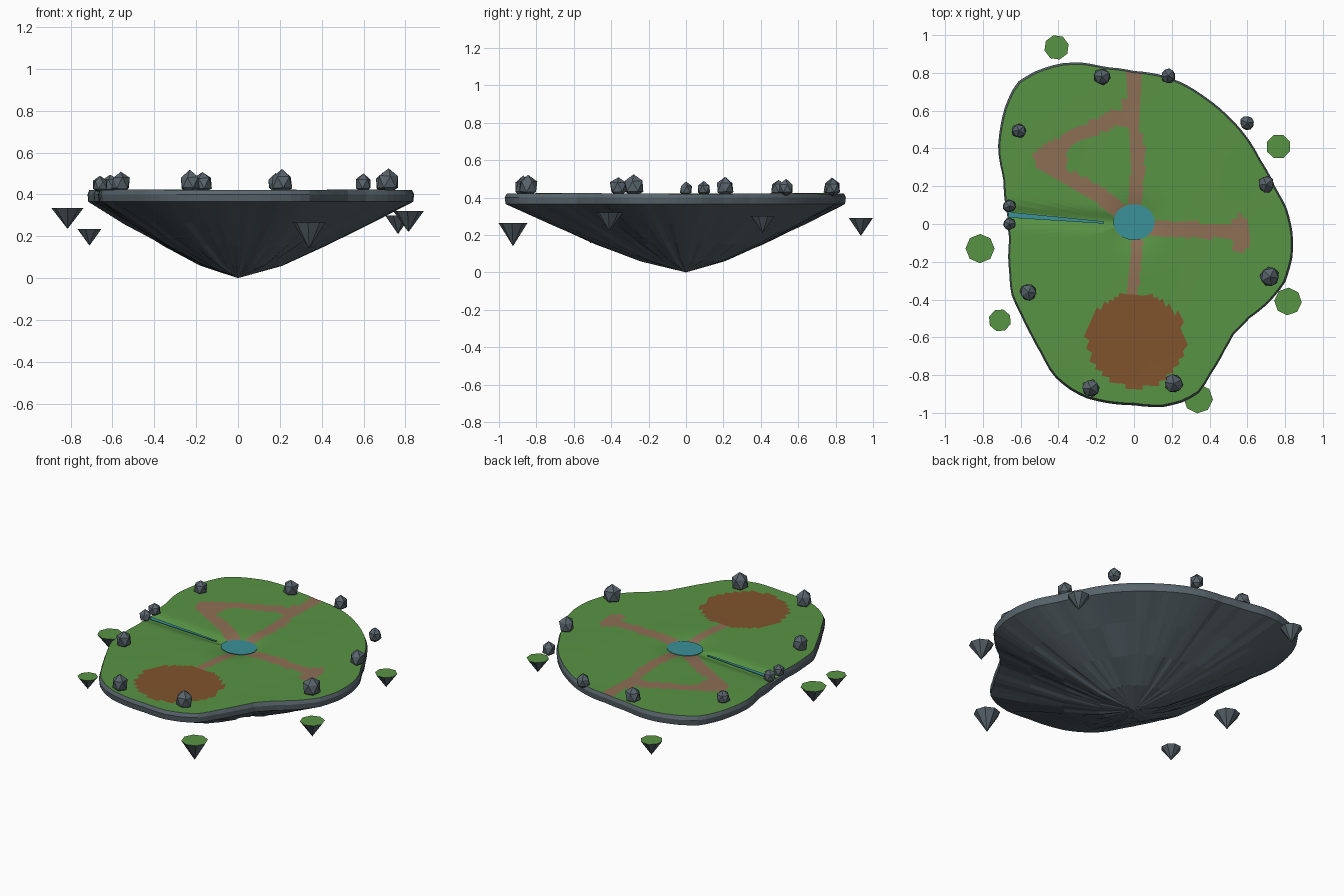
import bpy, bmesh, math, random
from mathutils import Vector

if "Cube" in bpy.data.objects:
    bpy.data.objects.remove(bpy.data.objects["Cube"])

random.seed(4)
TAU = math.tau


def material(name, rgb):
    m = bpy.data.materials.new(name)
    m.diffuse_color = (*rgb, 1)
    m.use_nodes = True
    m.node_tree.nodes["Principled BSDF"].inputs["Base Color"].default_value = m.diffuse_color
    return m


GRASS = material("grass", (0.098, 0.292, 0.058))
PATH = material("path_dirt", (0.27, 0.16, 0.09))
SOIL = material("field_soil", (0.216, 0.087, 0.026))
WATER = material("water", (0.042, 0.283, 0.319))
STONE = material("stone", (0.098, 0.128, 0.148))


def finish(bm, name, mats):
    bmesh.ops.recalc_face_normals(bm, faces=bm.faces)
    me = bpy.data.meshes.new(name)
    bm.to_mesh(me)
    bm.free()
    for m in mats:
        me.materials.append(m)
    ob = bpy.data.objects.new(name, me)
    bpy.context.collection.objects.link(ob)
    return ob


# Shoreline of the island
OUTLINE = [(-.71, .50), (-.68, .63), (-.62, .75), (-.52, .81), (-.39, .85), (-.28, .855),
           (-.15, .83), (0, .81), (.14, .79), (.25, .75), (.38, .67), (.49, .58), (.59, .47),
           (.67, .34), (.75, .19), (.81, .08), (.84, -.05), (.84, -.17), (.80, -.31),
           (.72, -.41), (.61, -.50), (.53, -.58), (.48, -.67), (.41, -.79), (.35, -.89),
           (.27, -.94), (.15, -.97), (0, -.96), (-.13, -.95), (-.26, -.92), (-.35, -.87),
           (-.43, -.80), (-.49, -.69), (-.55, -.58), (-.60, -.48), (-.65, -.37),
           (-.66, -.26), (-.66, -.08), (-.67, .05), (-.69, .24), (-.72, .40)]
polar = sorted((math.atan2(y, x) % TAU, math.hypot(x, y)) for x, y in OUTLINE)
polar = [(polar[-1][0] - TAU, polar[-1][1])] + polar + [(polar[0][0] + TAU, polar[0][1])]


def shore_radius(a):
    for (a0, r0), (a1, r1) in zip(polar, polar[1:]):
        if a0 <= a <= a1:
            return r0 + (r1 - r0) * (a - a0) / (a1 - a0)


# Footpaths as centre lines with a half width
PATHS = [(.036, [(0, .05), (.02, .3), (.02, .4), (-.02, .6), (0, .82)]),
         (.042, [(-.02, .59), (-.2, .52), (-.32, .46), (-.46, .37)]),
         (.07, [(-.46, .36), (-.42, .31)]),
         (.042, [(-.42, .28), (-.22, .18), (-.05, .05)]),
         (.042, [(.05, -.02), (.25, -.03), (.57, -.04)]),
         (.045, [(.565, 0), (.565, -.11)]),
         (.03, [(.02, -.05), (-.01, -.42)])]


def segment_distance(p, a, b):
    a, b = Vector(a), Vector(b)
    t = max(0, min(1, (p - a).dot(b - a) / (b - a).length_squared))
    return (p - a - (b - a) * t).length


def ground_index(p):
    if ((p.x - .01) / .26) ** 2 + ((p.y + .615) / .25) ** 2 < 1:
        return 2
    for w, pts in PATHS:
        if any(segment_distance(p, a, b) < w for a, b in zip(pts, pts[1:])):
            return 1
    return 0


def ground_height(x, y):
    p = Vector((x, y))
    z = .421 + .003 * math.sin(6 * x + 1) * math.cos(5 * y)
    basin = .03 * math.exp(-(p.length / .12) ** 2)
    d = segment_distance(p, (-.1, .01), (-.7, .05))
    return z - max(basin, .02 * math.exp(-(d / .045) ** 2))


SEGS, RINGS, TOP = 120, 38, .988
radii = [shore_radius(TAU * j / SEGS) for j in range(SEGS)]


def ring(bm, f, height):
    out = []
    for j, r in enumerate(radii):
        x, y = f * r * math.cos(TAU * j / SEGS), f * r * math.sin(TAU * j / SEGS)
        out.append(bm.verts.new((x, y, height(x, y, j))))
    return out


def bridge(bm, a, b):
    return [bm.faces.new((a[j - 1], a[j], b[j], b[j - 1])) for j in range(SEGS)]


def fan(bm, tip, a):
    return [bm.faces.new((tip, a[j - 1], a[j])) for j in range(SEGS)]


# Island top: meadow, footpaths and ploughed field
bm = bmesh.new()
rings = [ring(bm, TOP * (i + 1) / RINGS, lambda x, y, j: ground_height(x, y)) for i in range(RINGS)]
faces = fan(bm, bm.verts.new((0, 0, ground_height(0, 0))), rings[0])
for a, b in zip(rings, rings[1:]):
    faces += bridge(bm, a, b)
for f in faces:
    f.material_index = ground_index(f.calc_center_median().xy)
top = finish(bm, "island_ground", [GRASS, PATH, SOIL])
if top.data.polygons[0].normal.z < 0:
    top.data.flip_normals()

# Island rock: steep rim and ribbed underside running to a point
bm = bmesh.new()
levels = [ring(bm, TOP, lambda x, y, j: ground_height(x, y)),
          ring(bm, 1, lambda x, y, j: .40),
          ring(bm, .995, lambda x, y, j: .365)]
for f, z in ((.75, .262), (.5, .155), (.25, .062)):
    rib = [random.uniform(-.009, .009) * (f + .2) for _ in range(SEGS // 2)]
    levels.append(ring(bm, f, lambda x, y, j: z + rib[j // 2]))
for a, b in zip(levels, levels[1:]):
    bridge(bm, a, b)
fan(bm, bm.verts.new((0, 0, 0)), levels[-1])
rock = finish(bm, "island_rock", [STONE])
if max(rock.data.polygons, key=lambda p: abs(p.normal.z)).normal.z > 0:
    rock.data.flip_normals()


# Pond and stream
def water_plate(name, pts, z):
    b = bmesh.new()
    f = b.faces.new([b.verts.new((x, y, z)) for x, y in pts])
    bmesh.ops.extrude_face_region(b, geom=[f])
    b.verts.ensure_lookup_table()
    for v in b.verts[len(pts):]:
        v.co.z += .003
    finish(b, name, [WATER])


water_plate("pond", [(.11 * math.cos(TAU * k / 24), .01 + .095 * math.sin(TAU * k / 24))
                     for k in range(24)], .411)
water_plate("stream", [(-.665, .034), (-.16, .002), (-.16, .014), (-.665, .064)], .409)

# Boulders around the edge: x, y, radius
BOULDERS = [(-.17, .78, .046), (.18, .785, .042), (.60, .535, .041), (.70, .21, .046),
            (.72, -.28, .055), (.21, -.845, .051), (-.23, -.87, .05), (-.56, -.36, .048),
            (-.66, 0, .034), (-.66, .095, .036), (-.61, .495, .041)]
for x, y, r in BOULDERS:
    bm = bmesh.new()
    bmesh.ops.create_icosphere(bm, subdivisions=1, radius=r)
    turn = random.uniform(0, TAU)
    for v in bm.verts:
        c = v.co * random.uniform(.93, 1.13)
        v.co = (x + c.x * math.cos(turn) - c.y * math.sin(turn),
                y + c.x * math.sin(turn) + c.y * math.cos(turn),
                .417 + .8 * r + c.z * 1.12)
    finish(bm, "boulder", [STONE])

# Small floating islets: x, y, radius, top, tip
ISLETS = [(-.41, .935, .066, .29, .195), (.765, .41, .066, .30, .21), (.815, -.41, .073, .32, .22),
          (.34, -.925, .078, .265, .14), (-.71, -.51, .06, .235, .155),
          (-.815, -.13, .077, .335, .235)]
for x, y, r, z1, z0 in ISLETS:
    bm = bmesh.new()
    turn = random.uniform(0, TAU)
    edge = [bm.verts.new((x + r * math.cos(turn + TAU * k / 8),
                          y + r * math.sin(turn + TAU * k / 8), z1)) for k in range(8)]
    tip = bm.verts.new((x, y, z0))
    bm.faces.new(edge)
    for k in range(8):
        bm.faces.new((edge[k], edge[k - 1], tip)).material_index = 1
    finish(bm, "islet", [GRASS, STONE])
